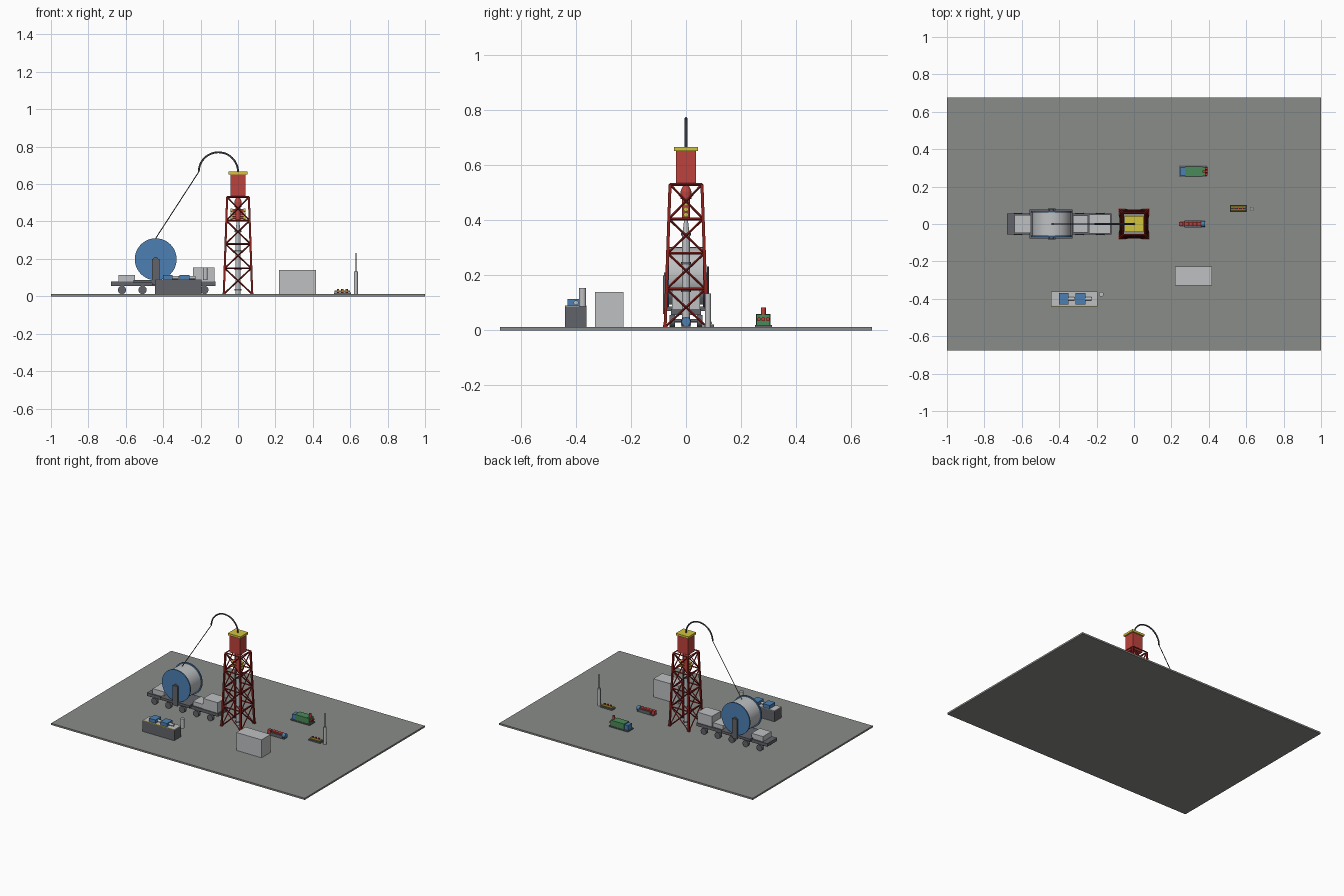
import bpy, bmesh, math
from mathutils import Vector

if "Cube" in bpy.data.objects:
    bpy.data.objects.remove(bpy.data.objects["Cube"])


def mat(name, r, g, b):
    m = bpy.data.materials.new(name)
    lin = [(c / 255 / 12.92) if c < 11 else ((c / 255 + 0.055) / 1.055) ** 2.4 for c in (r, g, b)]
    m.diffuse_color = (*lin, 1)
    m.use_nodes = True
    m.node_tree.nodes["Principled BSDF"].inputs["Base Color"].default_value = m.diffuse_color
    return m


GROUND = mat("concrete grey", 138, 140, 136)
LIGHT = mat("light grey", 190, 192, 194)
DARK = mat("dark grey", 98, 100, 106)
RED = mat("red", 190, 66, 60)
TOWER = mat("dark red", 142, 34, 30)
YELLOW = mat("yellow", 212, 195, 60)
BLUE = mat("blue", 76, 128, 178)
GREEN = mat("green", 74, 138, 88)
CABLE = mat("cable grey", 70, 70, 74)


def finish(name, bm, m):
    bmesh.ops.recalc_face_normals(bm, faces=bm.faces)
    me = bpy.data.meshes.new(name)
    bm.to_mesh(me)
    bm.free()
    me.materials.append(m)
    ob = bpy.data.objects.new(name, me)
    bpy.context.collection.objects.link(ob)
    return ob


def box(name, m, x0, x1, y0, y1, z0, z1):
    bm = bmesh.new()
    bmesh.ops.create_cube(bm, size=1)
    for v in bm.verts:
        v.co = Vector(((x0 + x1) / 2 + v.co.x * (x1 - x0),
                       (y0 + y1) / 2 + v.co.y * (y1 - y0),
                       (z0 + z1) / 2 + v.co.z * (z1 - z0)))
    return finish(name, bm, m)


def add_rod(bm, a, b, r1, r2, seg):
    a, b = Vector(a), Vector(b)
    d = b - a
    new = bmesh.ops.create_cone(bm, cap_ends=True, segments=seg, radius1=r1, radius2=r2, depth=d.length)["verts"]
    rot = d.to_track_quat('Z', 'Y')
    for v in new:
        v.co = rot @ v.co + (a + b) / 2


def cyl(name, m, a, b, r, r2=None, seg=24):
    bm = bmesh.new()
    add_rod(bm, a, b, r, r if r2 is None else r2, seg)
    for f in bm.faces:
        f.smooth = len(f.verts) == 4
    return finish(name, bm, m)


def beams(name, m, pairs, width):
    # square-section steel members
    bm = bmesh.new()
    for a, b in pairs:
        add_rod(bm, a, b, width * 0.707, width * 0.707, 4)
    return finish(name, bm, m)


def tube(name, m, pts, r):
    cu = bpy.data.curves.new(name, 'CURVE')
    cu.dimensions = '3D'
    cu.bevel_depth = r
    cu.bevel_resolution = 2
    cu.use_fill_caps = True
    sp = cu.splines.new('POLY')
    sp.points.add(len(pts) - 1)
    for p, c in zip(sp.points, pts):
        p.co = (*c, 1)
    cu.materials.append(m)
    ob = bpy.data.objects.new(name, cu)
    bpy.context.collection.objects.link(ob)


G = 0.012
box("ground_pad", GROUND, -1, 1, -0.677, 0.677, 0, G)

# Lattice tower
levels = [G, 0.15, 0.28, 0.405, 0.53]
CORNERS = [(-1, -1), (1, -1), (1, 1), (-1, 1)]


def corner(i, z):
    h = 0.076 - 0.018 * (z - G) / (0.53 - G)
    sx, sy = CORNERS[i % 4]
    return (sx * h, sy * h, z)


beams("tower_legs", TOWER, [(corner(i, G), corner(i, 0.53)) for i in range(4)], 0.011)
beams("tower_rings", TOWER, [(corner(i, z), corner(i + 1, z)) for z in levels[1:] for i in range(4)], 0.007)
braces = []
for lo, hi in zip(levels, levels[1:]):
    for i in range(4):
        braces += [(corner(i, lo), corner(i + 1, hi)), (corner(i + 1, lo), corner(i, hi))]
beams("tower_braces", TOWER, braces, 0.006)
for sx, sy in CORNERS:
    box("tower_foot", TOWER, sx * 0.076 - 0.008, sx * 0.076 + 0.008,
        sy * 0.076 - 0.008, sy * 0.076 + 0.008, G, G + 0.008)

# Injector housing and top plate
box("injector_housing", RED, -0.04, 0.04, -0.036, 0.036, 0.53, 0.653)
box("top_plate", YELLOW, -0.05, 0.05, -0.044, 0.044, 0.652, 0.667)

# Well column and valve stack
cyl("well_column", LIGHT, (0, 0, G), (0, 0, 0.345), 0.014)
cyl("column_cone", LIGHT, (0, 0, 0.345), (0, 0, 0.40), 0.014, 0.007)
for z in (0.03, 0.14, 0.24, 0.345):
    cyl("column_flange", DARK, (0, 0, z), (0, 0, z + 0.008), 0.018)
cyl("stack_body", RED, (0, 0, 0.40), (0, 0, 0.48), 0.014)
cyl("stack_lower_head", RED, (0, 0, 0.478), (0, 0, 0.505), 0.02)
cyl("stack_upper_head", RED, (0, 0, 0.505), (0, 0, 0.53), 0.02, 0.009)
for z in (0.42, 0.44, 0.46):
    cyl("stack_ram", RED, (-0.036, 0, z), (0.036, 0, z), 0.008, seg=12)
    for s in (-1, 1):
        cyl("ram_cap", YELLOW, (s * 0.03, 0, z), (s * 0.04, 0, z), 0.009, seg=12)

# Tubing arch and line to the reel
arch = [(-0.105 + 0.105 * math.cos(math.pi * i / 24), 0, 0.665 + 0.105 * math.sin(math.pi * i / 24))
        for i in range(25)]
tube("guide_arch", CABLE, arch, 0.005)
tube("coiled_tubing", CABLE, [(-0.21, 0, 0.665), (-0.44, 0, 0.31)], 0.0025)

# Reel
RX, RZ = -0.44, 0.198
cyl("reel_drum", LIGHT, (RX, -0.065, RZ), (RX, 0.065, RZ), 0.104, seg=40)
cyl("reel_axle", DARK, (RX, -0.08, RZ), (RX, 0.08, RZ), 0.012)
for s in (-1, 1):
    cyl("reel_flange", BLUE, (RX, s * 0.062, RZ), (RX, s * 0.07, RZ), 0.112, seg=40)
    ys = sorted((s * 0.071, s * 0.083))
    box("reel_support", DARK, RX - 0.02, RX + 0.02, *ys, 0.06, 0.2)
box("reel_cradle", DARK, -0.56, -0.33, -0.078, 0.078, 0.07, 0.087)

# Trailer
box("trailer_deck", DARK, -0.68, -0.12, -0.055, 0.055, 0.056, 0.078)
for i in range(5):
    x = -0.62 + 0.11 * i
    cyl("axle", DARK, (x, -0.05, 0.035), (x, 0.05, 0.035), 0.006, seg=8)
    for s in (-1, 1):
        cyl("wheel", DARK, (x, s * 0.04, 0.034), (x, s * 0.06, 0.034), 0.022, seg=20)
box("trailer_rear_box", LIGHT, -0.64, -0.55, -0.047, 0.047, 0.078, 0.115)
box("trailer_middle_box", LIGHT, -0.325, -0.245, -0.045, 0.045, 0.078, 0.108)
box("trailer_front_box", LIGHT, -0.24, -0.125, -0.05, 0.05, 0.078, 0.153)

# Pump unit
box("pump_base", DARK, -0.445, -0.195, -0.44, -0.362, G, 0.086)
box("pump_deck", LIGHT, -0.445, -0.195, -0.434, -0.362, 0.086, 0.09)
box("pump_yellow_edge", YELLOW, -0.445, -0.195, -0.44, -0.434, 0.086, 0.09)
for x in (-0.402, -0.312):
    box("pump_engine", BLUE, x, x + 0.052, -0.43, -0.368, 0.09, 0.114)
    cyl("pump_shaft", LIGHT, (x + 0.052, -0.4, 0.1), (x + 0.085, -0.4, 0.1), 0.009, seg=12)
cyl("exhaust_stack", LIGHT, (-0.175, -0.376, 0.086), (-0.175, -0.376, 0.153), 0.013)

# Control cabin
box("control_cabin", LIGHT, 0.218, 0.417, -0.33, -0.227, G, 0.14)

# Green generator unit
box("generator_skid", DARK, 0.24, 0.39, 0.25, 0.312, G, 0.019)
box("generator_body", GREEN, 0.272, 0.365, 0.254, 0.308, 0.019, 0.06)
box("generator_radiator", BLUE, 0.245, 0.272, 0.259, 0.303, 0.019, 0.054)
box("generator_end", GREEN, 0.365, 0.383, 0.256, 0.306, 0.019, 0.058)
for y in (0.265, 0.281, 0.297):
    cyl("generator_port", RED, (0.383, y, 0.04), (0.392, y, 0.04), 0.007, seg=12)
cyl("generator_dome", RED, (0.374, 0.281, 0.058), (0.374, 0.281, 0.083), 0.009, seg=12)

# Small red valve unit
box("valve_skid", DARK, 0.245, 0.375, -0.016, 0.016, G, 0.018)
box("valve_head", RED, 0.24, 0.263, -0.011, 0.011, 0.018, 0.045)
box("valve_body", DARK, 0.27, 0.36, -0.019, 0.019, 0.018, 0.036)
for i in range(4):
    x = 0.282 + 0.022 * i
    cyl("valve_bottle", RED, (x, -0.012, 0.03), (x, 0.012, 0.03), 0.016, seg=12)
cyl("valve_motor", BLUE, (0.358, 0, 0.032), (0.38, 0, 0.032), 0.016)

# Choke manifold
box("manifold_skid", DARK, 0.513, 0.603, 0.064, 0.101, G, 0.021)
for y in (0.075, 0.09):
    cyl("manifold_pipe", YELLOW, (0.517, y, 0.027), (0.6, y, 0.027), 0.005, seg=12)
for x in (0.535, 0.558, 0.581):
    cyl("manifold_valve", RED, (x, 0.0825, 0.021), (x, 0.0825, 0.04), 0.006, seg=12)

# Flare stack
cyl("flare_stack", LIGHT, (0.63, 0.08, G), (0.63, 0.08, 0.133), 0.011)
cyl("flare_rod", DARK, (0.63, 0.08, 0.133), (0.63, 0.08, 0.232), 0.003, seg=8)
